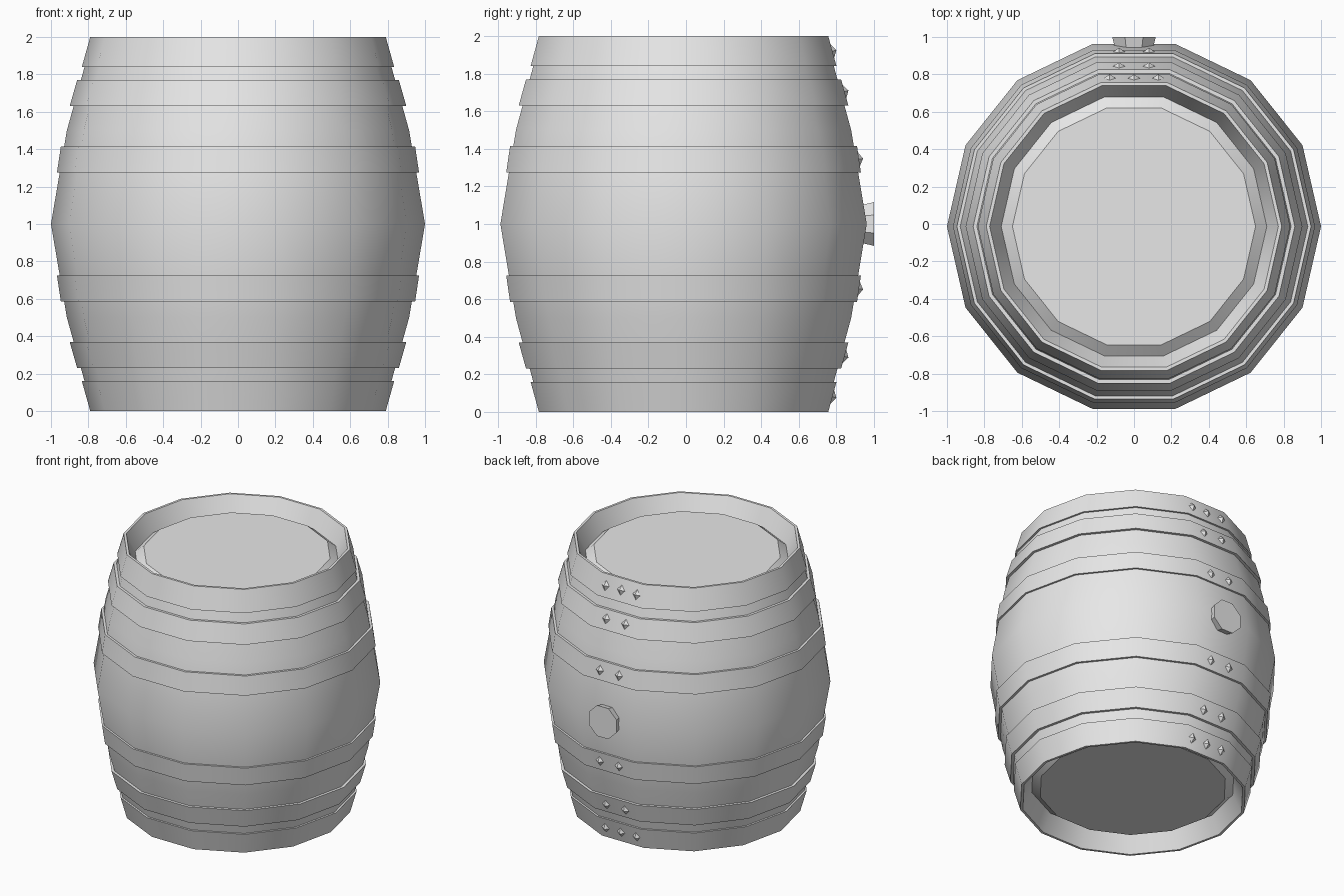
import bpy
import bmesh
from math import pi, cos, sin, atan2, radians
from mathutils import Matrix, Vector

cube = bpy.data.objects.get("Cube")
if cube:
    bpy.data.objects.remove(cube, do_unlink=True)

SIDES = 14
CENTRE_Y = -0.013
APOTHEM = cos(pi / SIDES)

grey = bpy.data.materials.new("plain_grey")
grey.use_nodes = True
grey.diffuse_color = (0.8, 0.8, 0.8, 1)
grey.node_tree.nodes["Principled BSDF"].inputs["Base Color"].default_value = (0.8, 0.8, 0.8, 1)


def finish(name, bm, smooth=True):
    """Turn a bmesh into a named, shaded object."""
    bmesh.ops.recalc_face_normals(bm, faces=bm.faces[:])
    mesh = bpy.data.meshes.new(name)
    bm.to_mesh(mesh)
    bm.free()
    mesh.materials.append(grey)
    obj = bpy.data.objects.new(name, mesh)
    bpy.context.collection.objects.link(obj)
    if smooth:
        bpy.ops.object.select_all(action="DESELECT")
        obj.select_set(True)
        bpy.context.view_layer.objects.active = obj
        bpy.ops.object.shade_smooth_by_angle(angle=radians(30))
    return obj


def lathe(name, profile, closed_loop):
    """Spin (radius, z) points; close the profile on itself or cap its ends."""
    bm = bmesh.new()
    rings = []
    for r, z in profile:
        rings.append([bm.verts.new((r * cos(2 * pi * i / SIDES),
                                    r * sin(2 * pi * i / SIDES) + CENTRE_Y, z))
                      for i in range(SIDES)])
    pairs = list(zip(rings, rings[1:]))
    if closed_loop:
        pairs.append((rings[-1], rings[0]))
    for a, b in pairs:
        for i in range(SIDES):
            j = (i + 1) % SIDES
            bm.faces.new((a[i], a[j], b[j], b[i]))
    if not closed_loop:
        bm.faces.new(rings[0])
        bm.faces.new(rings[-1])
    return finish(name, bm)


# Barrel body: raised lid, chamfer, inner wall, rim, then the bulging side
upper = [(0.65, 1.915), (0.71, 1.87), (0.772, 2.0), (0.776, 2.0), (0.915, 1.5)]
lower = [(r, 2 - z) for r, z in reversed(upper)]
lathe("barrel_body", upper + [(1.0, 1.0)] + lower, False)

# Hoops: top radius and z, bottom radius and z, rivet height and x positions
hoops = {
    "end": (0.79, 2.0, 0.835, 1.84, 1.92, (-0.13, 0, 0.13)),
    "middle": (0.86, 1.77, 0.9, 1.63, 1.705, (-0.08, 0.08)),
    "inner": (0.947, 1.415, 0.968, 1.275, 1.345, (-0.08, 0.08)),
}
for level in ("upper", "lower"):
    for kind, (r1, z1, r2, z2, zr, xs) in hoops.items():
        up = 1 if level == "upper" else -1

        def place(z):
            return 1 + up * (z - 1)

        inset = 0.016 if kind == "end" else 0.025
        lathe(f"{level}_{kind}_hoop",
              [(r1 - inset, place(z1)), (r1, place(z1)),
               (r2, place(z2)), (r2 - inset, place(z2))], True)

        # Pointed four-sided rivets lying along the back face of the hoop
        t = (z1 - zr) / (z1 - z2)
        y = (r1 + (r2 - r1) * t) * APOTHEM + CENTRE_Y
        tilt = up * atan2((r2 - r1) * APOTHEM, z1 - z2)
        bm = bmesh.new()
        for x in xs:
            m = (Matrix.Translation(Vector((x, y, place(zr))))
                 @ Matrix.Rotation(tilt - pi / 2, 4, "X")
                 @ Matrix.Diagonal((0.9, 1.05, 1, 1))
                 @ Matrix.Translation((0, 0, 0.011)))
            bmesh.ops.create_cone(bm, cap_ends=True, segments=4, radius1=0.035,
                                  radius2=0, depth=0.022, matrix=m)
        finish(f"{level}_{kind}_rivets", bm, smooth=False)

# Bung: tapered plug in the back of the barrel, widest at its outer end
bm = bmesh.new()
bmesh.ops.create_cone(bm, cap_ends=True, segments=8, radius1=0.105, radius2=0.126,
                      depth=0.08,
                      matrix=Matrix.Translation((0, 0.96, 1.0))
                      @ Matrix.Rotation(-pi / 2, 4, "X")
                      @ Matrix.Rotation(pi / 8, 4, "Z"))
finish("bung", bm)
